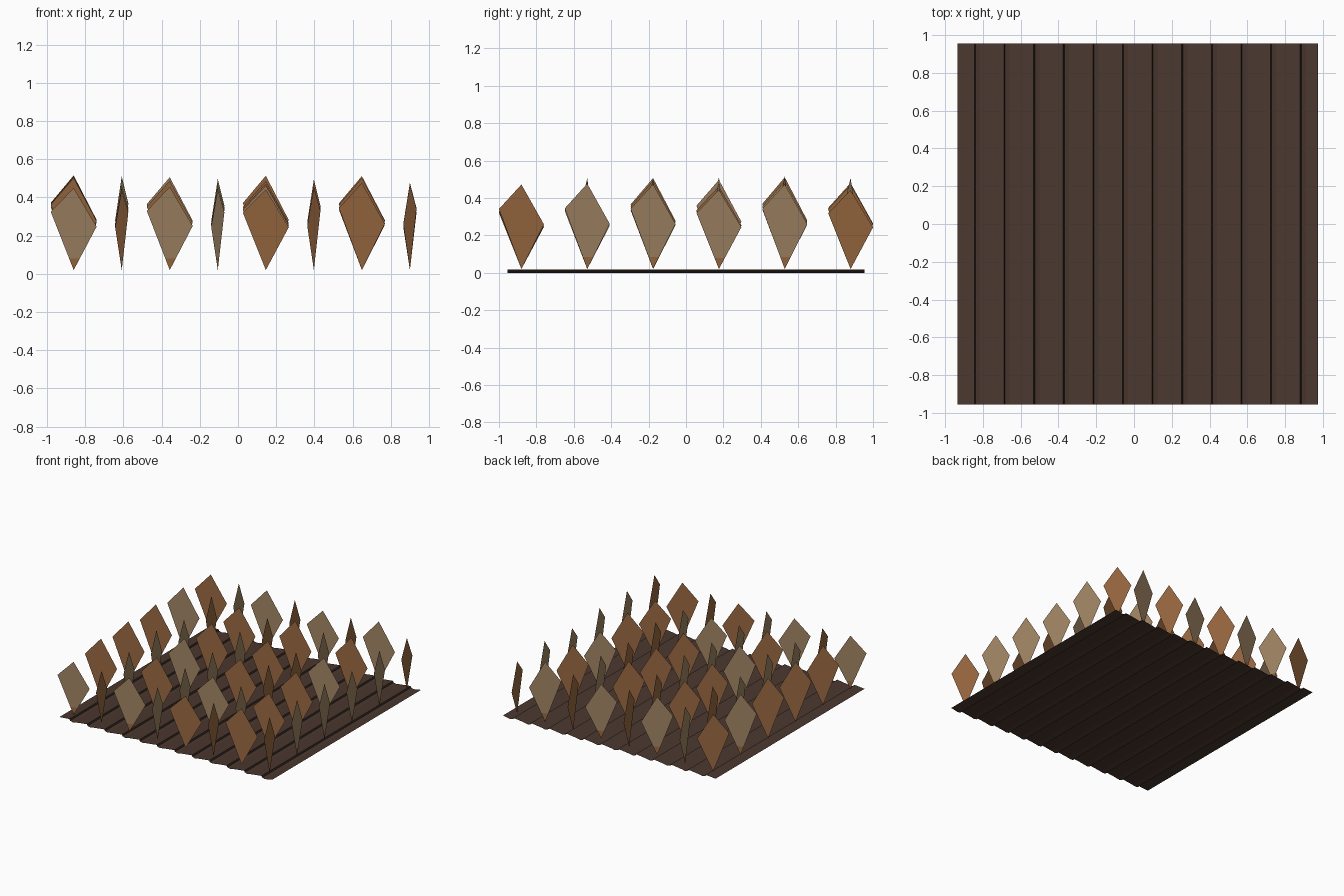
import bpy, math, random

if "Cube" in bpy.data.objects:
    bpy.data.objects.remove(bpy.data.objects["Cube"])

random.seed(4)


def material(name, hex_code):
    def linear(c):
        return c / 12.92 if c <= 0.04045 else ((c + 0.055) / 1.055) ** 2.4
    m = bpy.data.materials.new(name)
    rgb = [linear(int(hex_code[i:i + 2], 16) / 255) for i in (0, 2, 4)]
    m.diffuse_color = (*rgb, 1)
    m.use_nodes = True
    m.node_tree.nodes["Principled BSDF"].inputs["Base Color"].default_value = m.diffuse_color
    return m


SOIL = material("soil_brown", "4a382f")
GROOVE = material("groove_dark", "32251f")
BROWN = material("leaf_brown", "996840")
TAN = material("leaf_tan", "a08463")


def add_object(name, verts, faces, mats):
    mesh = bpy.data.meshes.new(name)
    mesh.from_pydata(verts, [], faces)
    for m in mats:
        mesh.materials.append(m)
    obj = bpy.data.objects.new(name, mesh)
    bpy.context.collection.objects.link(obj)
    return obj


# Furrowed soil sheet: sawtooth ridges running front to back
X0, X1, Y = -0.935, 0.975, 0.955
profile = [(X0, 0.01)]
for k in range(12):
    x = -0.845 + k * 0.1568
    profile += [(x, 0.018), (x + 0.006, 0.006), (x + 0.03, 0.0), (x + 0.06, 0.006)]
profile[-1] = (X1, 0.012)
verts = [(x, y, z) for x, z in profile for y in (-Y, Y)]
faces = [(2 * i, 2 * i + 2, 2 * i + 3, 2 * i + 1) for i in range(len(profile) - 1)]
soil = add_object("soil", verts, faces, [SOIL, GROOVE])
for i, p in enumerate(soil.data.polygons):
    if i % 4 == 1:          # steep drop of each furrow
        p.material_index = 1


# Upright kite-shaped leaf, one side corner higher than the other
def leaf(name, x, y, angle, h, tan):
    half, base, tip = 0.125, 0.02, 0.14
    zl, zr = 0.71 * h, 0.53 * h
    cut = tip * h
    outline = [(0, 0), (half * cut / zr, cut), (half, zr), (0, h),
               (-half, zl), (-half * cut / zl, cut)]
    c, s = math.cos(angle), math.sin(angle)
    verts = [(x + u * c, y + u * s, base + z) for u, z in outline]
    obj = add_object(name, verts, [(0, 1, 5), (1, 2, 3, 4, 5)], [BROWN, TAN])
    obj.data.polygons[1].material_index = int(tan)


# Rows from front to back, T for tan and B for brown
rows = ["TBTTBBBB", "BTBTTTBT", "BTTTBBBT", "BTBTBBTT", "TBBBBTBT", "BTTBTBTB"]
for j, row in enumerate(rows):
    for i, colour in enumerate(row):
        angle = math.radians(16 + 90 * (i % 2))
        low = j == 0 or i == 7
        height = random.uniform(0.42, 0.46) if low else random.uniform(0.43, 0.5)
        leaf(f"leaf_{j}_{i}", -0.86 + 0.2514 * i, -0.88 + 0.352 * j,
             angle, height, colour == "T")
